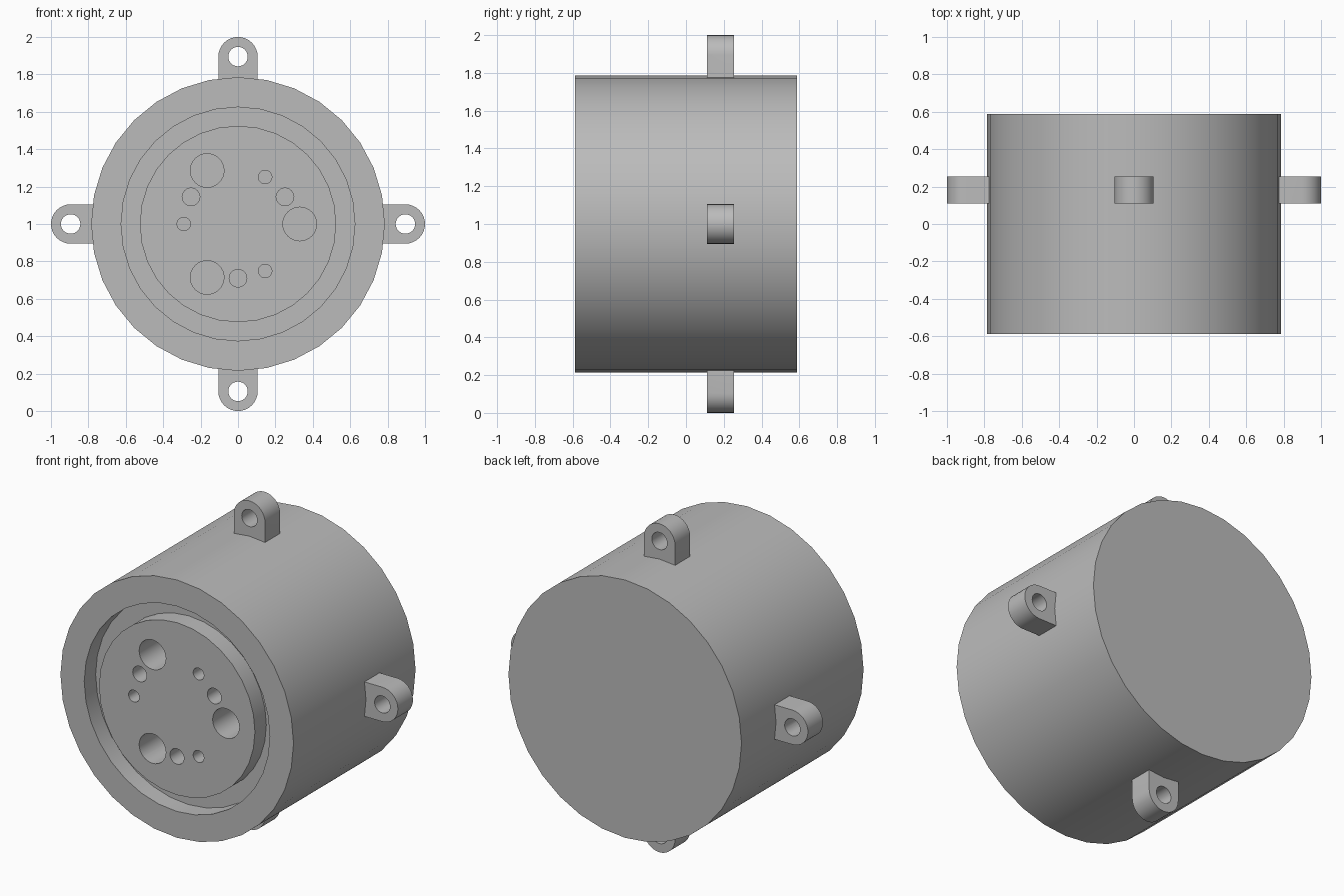
import bpy
from math import radians, sin, cos, pi

cube = bpy.data.objects.get("Cube")
if cube:
    bpy.data.objects.remove(cube, do_unlink=True)

grey = bpy.data.materials.new("plain grey")
grey.use_nodes = True
grey.diffuse_color = (0.5, 0.5, 0.5, 1)
grey.node_tree.nodes["Principled BSDF"].inputs["Base Color"].default_value = (0.5, 0.5, 0.5, 1)

MID = 1.0            # height of the axis
FRONT, BACK = -0.587, 0.587


def rod(name, x, z, r, y0, y1, sides=32):
    """Cylinder lying along y."""
    bpy.ops.mesh.primitive_cylinder_add(
        vertices=sides, radius=r, depth=y1 - y0,
        location=(x, (y0 + y1) / 2, z), rotation=(pi / 2, 0, 0))
    ob = bpy.context.object
    ob.name = name
    bpy.ops.object.transform_apply(location=True, rotation=True, scale=True)
    return ob


def boolean(target, tool, operation='DIFFERENCE'):
    """Apply a boolean and remove the tool."""
    bpy.ops.object.select_all(action='DESELECT')
    bpy.context.view_layer.objects.active = target
    target.select_set(True)
    mod = target.modifiers.new("cut", 'BOOLEAN')
    mod.operation, mod.object, mod.solver = operation, tool, 'EXACT'
    bpy.ops.object.modifier_apply(modifier=mod.name)
    bpy.data.objects.remove(tool, do_unlink=True)


def finish(ob):
    ob.data.materials.clear()
    ob.data.materials.append(grey)
    bpy.ops.object.select_all(action='DESELECT')
    bpy.context.view_layer.objects.active = ob
    ob.select_set(True)
    bpy.ops.object.shade_smooth_by_angle(angle=radians(30))


# Drum body with a ring groove in the front face
body = rod("drum_body", 0, MID, 0.785, FRONT, BACK)
groove = rod("groove_cutter", 0, MID, 0.625, FRONT - 0.1, FRONT + 0.11)
core = rod("groove_core", 0, MID, 0.525, FRONT - 0.2, FRONT + 0.2)
boolean(groove, core)
boolean(body, groove)

# Three sets of three blind holes: ring radius, start angle, hole radius
for ring, start, r in ((0.33, 0, 0.09), (0.29, 30, 0.047), (0.29, 60, 0.036)):
    for k in range(3):
        a = radians(start + 120 * k)
        hole = rod("hole_cutter", ring * cos(a), MID + ring * sin(a), r,
                   FRONT - 0.1, FRONT + 0.5)
        boolean(body, hole)
finish(body)

# Four mounting lugs with rounded ends and through holes
T0, T1, PIN, HALF = 0.11, 0.255, 0.895, 0.105
for k, side in enumerate(("left", "top", "right", "bottom")):
    lug = rod(side + "_lug", PIN, 0, HALF, T0, T1)
    bpy.ops.mesh.primitive_cube_add(size=1, location=((PIN + 0.74) / 2, (T0 + T1) / 2, 0))
    block = bpy.context.object
    block.scale = (PIN - 0.74, T1 - T0, 2 * HALF)
    bpy.ops.object.transform_apply(location=True, rotation=True, scale=True)
    boolean(lug, block, 'UNION')
    boolean(lug, rod("pin_cutter", PIN, 0, 0.052, T0 - 0.1, T1 + 0.1))
    lug.rotation_euler = (0, -k * pi / 2, 0)
    lug.location = (0, 0, MID)
    finish(lug)
